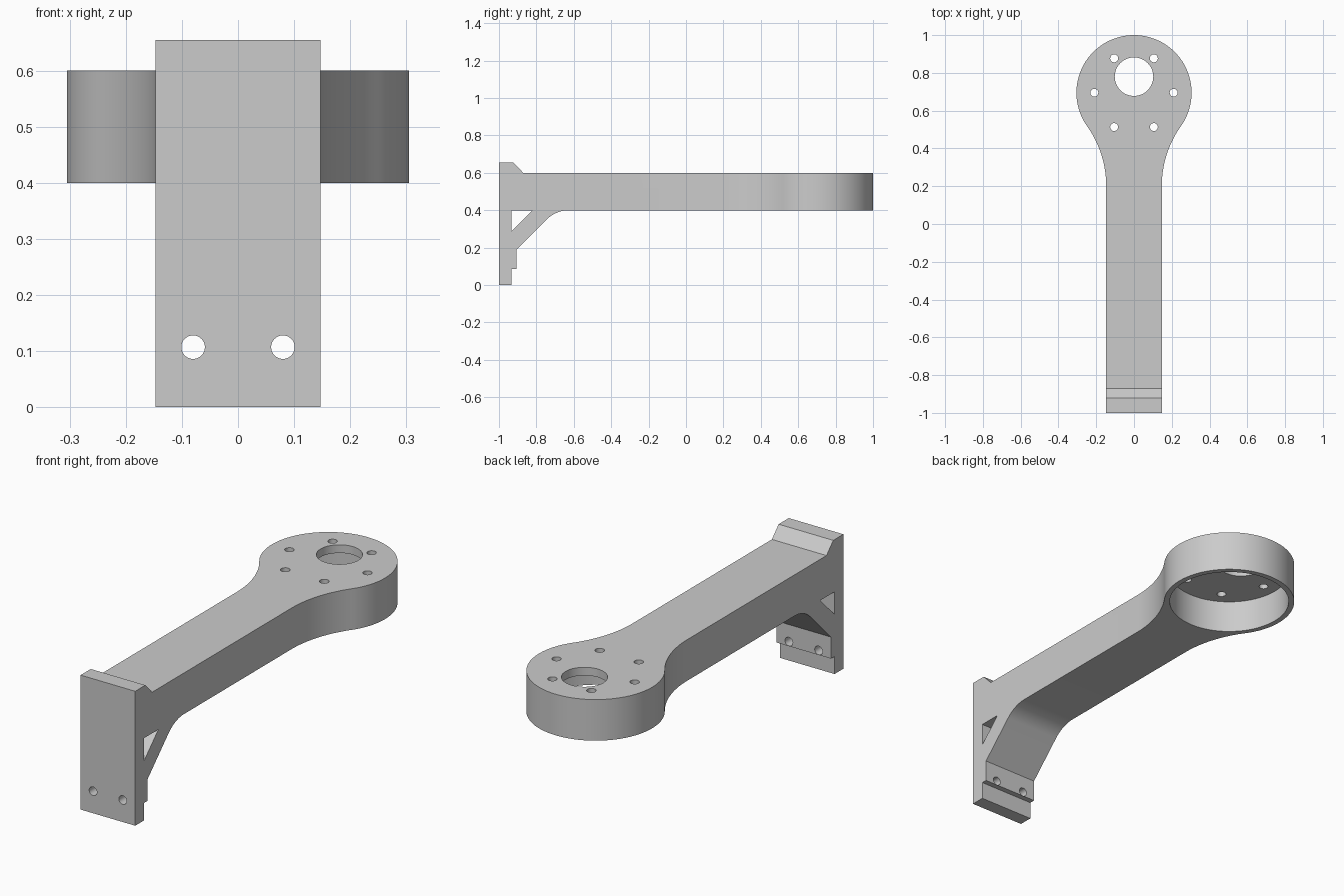
import bpy, bmesh
from math import sin, cos, pi, radians, atan2, sqrt
from mathutils import Vector

default = bpy.data.objects.get("Cube")
if default:
    bpy.data.objects.remove(default, do_unlink=True)

grey = bpy.data.materials.new("plain grey")
grey.use_nodes = True
colour = (0.6, 0.6, 0.6, 1)
grey.diffuse_color = colour
grey.node_tree.nodes["Principled BSDF"].inputs["Base Color"].default_value = colour


def arc(cx, cy, r, a0, a1, steps):
    """Points along an arc, angles in radians."""
    return [(cx + r * cos(a0 + (a1 - a0) * i / steps),
             cy + r * sin(a0 + (a1 - a0) * i / steps)) for i in range(steps + 1)]


def prism(name, points, axis, lo, hi):
    """Extrude a closed 2D outline along x, y or z."""
    place = {"x": lambda u, v, w: (w, u, v),
             "y": lambda u, v, w: (u, w, v),
             "z": lambda u, v, w: (u, v, w)}[axis]
    bm = bmesh.new()
    base = bm.faces.new([bm.verts.new(place(u, v, lo)) for u, v in points])
    grown = bmesh.ops.extrude_face_region(bm, geom=[base])
    moved = [g for g in grown["geom"] if isinstance(g, bmesh.types.BMVert)]
    bmesh.ops.translate(bm, verts=moved, vec=Vector(place(0, 0, hi - lo)))
    bmesh.ops.recalc_face_normals(bm, faces=bm.faces)
    mesh = bpy.data.meshes.new(name)
    bm.to_mesh(mesh)
    bm.free()
    mesh.materials.append(grey)
    obj = bpy.data.objects.new(name, mesh)
    bpy.context.collection.objects.link(obj)
    return obj


def combine(target, tool, operation):
    """Apply a boolean and discard the tool."""
    tool.hide_render = True
    mod = target.modifiers.new(operation, "BOOLEAN")
    mod.operation, mod.object, mod.solver = operation, tool, "EXACT"
    bpy.context.view_layer.objects.active = target
    bpy.ops.object.modifier_apply(modifier=mod.name)
    bpy.data.objects.remove(tool, do_unlink=True)


def drill(target, u, v, r, axis, lo, hi, sides=32):
    circle = arc(u, v, r, 0, 2 * pi, sides)[:-1]
    combine(target, prism("cutter", circle, axis, lo, hi), "DIFFERENCE")


# Side profile: mounting plate, clamp pad, curved brace and long arm
brace_r = 0.17
bend = arc(-0.625, 0.4 - brace_r, brace_r, radians(135), radians(90), 12)
side = [(-1, 0), (-0.932, 0), (-0.932, 0.085), (-0.905, 0.085), (-0.905, 0.19)]
side += bend + [(1.1, 0.4), (1.1, 0.6), (-0.87, 0.6), (-0.922, 0.654), (-1, 0.654)]
bracket = prism("bracket_arm", side, "x", -0.4, 0.4)

# Plan outline: straight arm flaring by a tangent fillet into the round head
half, head_y, head_r, flare_y = 0.147, 0.695, 0.305, 0.2
rise = head_y - flare_y
flare_r = (half ** 2 + rise ** 2 - head_r ** 2) / (2 * (head_r - half))
flare_x = half + flare_r
tangent = atan2(rise, -flare_x)
flare = arc(flare_x, flare_y, flare_r, pi, tangent, 16)
start = tangent - pi
head = arc(0, head_y, head_r, start, pi - start, 88)
plan = [(half, -1.1)] + flare + head[1:-1]
plan += [(-x, y) for x, y in reversed(flare)] + [(-half, -1.1)]
combine(bracket, prism("plan_outline", plan, "z", -0.1, 0.8), "INTERSECT")

# Triangular window behind the plate
window = [(-0.932, 0.29), (-0.822, 0.4), (-0.932, 0.4)]
combine(bracket, prism("cutter", window, "x", -0.5, 0.5), "DIFFERENCE")

# Cup under the head, shaft opening and ring of six bolt holes
drill(bracket, 0, head_y, 0.279, "z", 0.3, 0.56, 96)
drill(bracket, 0, 0.78, 0.102, "z", 0.5, 0.7, 48)
for i in range(6):
    a = i * pi / 3
    drill(bracket, 0.21 * cos(a), head_y + 0.21 * sin(a), 0.021, "z", 0.5, 0.7)

# Two screw holes through the plate and pad
for sign in (-1, 1):
    drill(bracket, sign * 0.08, 0.107, 0.021, "y", -1.1, -0.8)

bpy.ops.object.select_all(action="DESELECT")
bracket.select_set(True)
bpy.context.view_layer.objects.active = bracket
bpy.ops.object.shade_smooth_by_angle(angle=radians(30))
